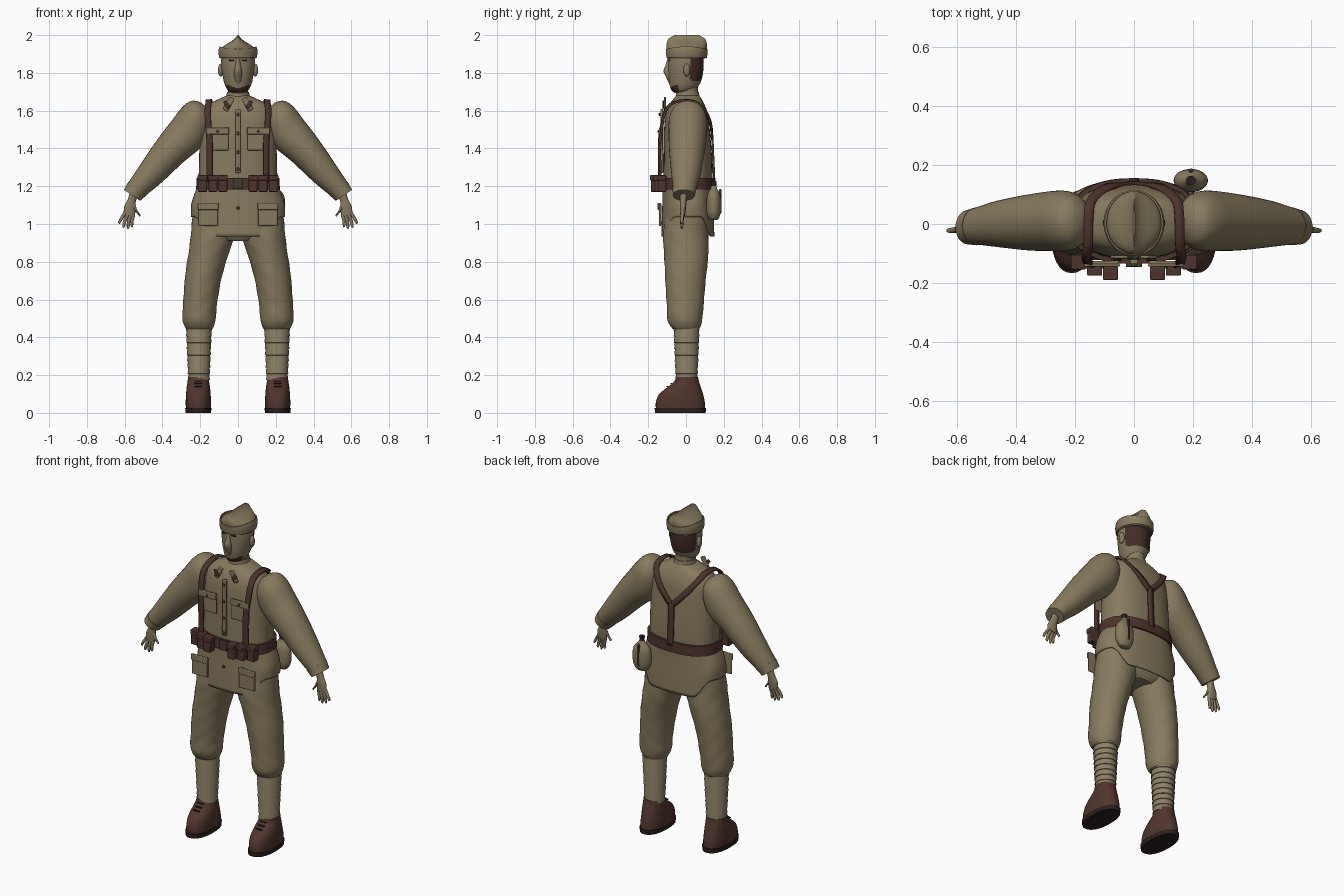
import bpy, bmesh, math
from mathutils import Vector


def mat(name, r, g, b):
    m = bpy.data.materials.new(name)
    m.diffuse_color = (r, g, b, 1)
    return m


KHAKI = mat("khaki cloth", .245, .195, .11)
WRAP = mat("puttee cloth", .27, .22, .13)
SKIN = mat("tan skin", .25, .20, .12)
LEATHER = mat("brown leather", .078, .034, .026)
BOOT = mat("boot brown", .085, .036, .027)
SOLE = mat("dark sole", .025, .014, .013)
HAIR = mat("dark hair", .06, .025, .02)
METAL = mat("dark button", .06, .04, .03)


def finish(name, bm, m, mirror=False, bevel=0, thick=0, angle=40):
    bmesh.ops.recalc_face_normals(bm, faces=bm.faces)
    me = bpy.data.meshes.new(name)
    bm.to_mesh(me)
    bm.free()
    ob = bpy.data.objects.new(name, me)
    bpy.context.collection.objects.link(ob)
    me.materials.append(m)
    bpy.ops.object.select_all(action='DESELECT')
    ob.select_set(True)
    bpy.context.view_layer.objects.active = ob
    bpy.ops.object.shade_smooth_by_angle(angle=math.radians(angle))
    if thick:
        s = ob.modifiers.new("thickness", 'SOLIDIFY')
        s.thickness, s.offset = thick, 0
    if bevel:
        b = ob.modifiers.new("bevel", 'BEVEL')
        b.width, b.segments = bevel, 2
    if mirror:
        ob.modifiers.new("mirror", 'MIRROR')
    return ob


def smooth_rows(rows, k):
    out = []
    for i in range(len(rows) - 1):
        p0, p1, p2, p3 = (rows[max(0, min(len(rows) - 1, j))] for j in range(i - 1, i + 3))
        for s in range(k):
            t = s / k
            out.append([.5 * (2 * b + (c - a) * t + (2 * a - 5 * b + 4 * c - d) * t * t
                              + (3 * b - a - 3 * c + d) * t ** 3)
                        for a, b, c, d in zip(p0, p1, p2, p3)])
    return out + [list(rows[-1])]


# rows are (x, y, z, radius in xz, radius in y, tilt about y)
def loft(name, rows, m, n=32, k=4, e=2, caps=True, shape=None, **kw):
    bm = bmesh.new()
    rings = []
    for x, y, z, ra, rb, t in smooth_rows(rows, k):
        ring = []
        for i in range(n):
            a = 2 * math.pi * i / n
            c, s = math.cos(a), math.sin(a)
            u = math.copysign(abs(c) ** (2 / e), c) * max(ra, .001)
            v = math.copysign(abs(s) ** (2 / e), s) * max(rb, .001)
            p = Vector((x + u * math.cos(t), y + v, z + u * math.sin(t)))
            ring.append(bm.verts.new(shape(p, a, Vector((x, y, z))) if shape else p))
        rings.append(ring)
    for r, q in zip(rings, rings[1:]):
        for i in range(n):
            bm.faces.new((r[i], r[(i + 1) % n], q[(i + 1) % n], q[i]))
    if caps:
        bm.faces.new(rings[0])
        bm.faces.new(rings[-1])
    return finish(name, bm, m, **kw)


def column(name, secs, m, **kw):  # secs: (z, x, y, rx, ry)
    return loft(name, [(x, y, z, rx, ry, 0) for z, x, y, rx, ry in secs], m, **kw)


def box(name, c, size, m, rot=0, bevel=.004, **kw):
    bm = bmesh.new()
    bmesh.ops.create_cube(bm, size=1)
    for v in bm.verts:
        x, y, z = (a * b for a, b in zip(v.co, size))
        v.co = Vector((x * math.cos(rot) - z * math.sin(rot), y,
                       x * math.sin(rot) + z * math.cos(rot))) + Vector(c)
    return finish(name, bm, m, bevel=bevel, **kw)


def ball(name, c, size, m, **kw):
    bm = bmesh.new()
    bmesh.ops.create_uvsphere(bm, u_segments=20, v_segments=12, radius=1)
    for v in bm.verts:
        v.co = Vector(a * b for a, b in zip(v.co, size)) + Vector(c)
    return finish(name, bm, m, **kw)


def ribbon(name, pts, w, m, **kw):
    pts = [Vector(p) for p in smooth_rows(pts, 4)]
    bm = bmesh.new()
    prev = None
    for i, p in enumerate(pts):
        t = pts[min(i + 1, len(pts) - 1)] - pts[max(i - 1, 0)]
        nrm = Vector((p.x * .2, p.y - .01, max(0, p.z - 1.5) * 2))
        side = t.cross(nrm).normalized() * w / 2
        cur = bm.verts.new(p - side), bm.verts.new(p + side)
        if prev:
            bm.faces.new((prev[0], prev[1], cur[1], cur[0]))
        prev = cur
    return finish(name, bm, m, thick=.012, **kw)


# boots, soles and laces
column("sole", [(0, .21, -.03, .067, .134), (.026, .21, -.03, .07, .136)], SOLE, k=1, e=2.3, mirror=True)
column("boot", [(.026, .21, -.03, .066, .13), (.06, .21, -.03, .067, .129), (.1, .21, -.026, .065, .116),
                (.135, .21, -.01, .062, .089), (.165, .21, .003, .057, .066), (.19, .21, .005, .055, .059)],
       BOOT, e=2.2, mirror=True)
for i in range(3):
    box("lace", (.21, -.098 + i * .02, .14 + i * .015), (.04, .008, .005), SOLE, bevel=0, mirror=True)

# wrapped puttees
wraps = []
for i in range(9):
    for f, d in ((0, .003), (.97, -.001)):
        t = (i + f) / 9
        wraps.append((.175 + .295 * t, .207, .003, .055 + .013 * t + d, .056 + .012 * t + d))
column("puttee", wraps, WRAP, k=1, mirror=True, angle=25)


# trousers
def folds(p, a, c):
    f = 1 + .018 * math.sin(2 * a + p.z * 42) * math.sin(a * 3 + p.z * 17)
    return Vector((c.x + (p.x - c.x) * f, c.y + (p.y - c.y) * f, p.z))


column("trouser_leg", [(.445, .205, 0, .07, .07), (.465, .205, -.003, .08, .083), (.5, .205, -.006, .088, .093),
                       (.58, .201, -.005, .09, .098), (.7, .186, -.002, .096, .107), (.85, .155, 0, .107, .118),
                       (.95, .132, 0, .117, .12), (1.06, .12, .005, .118, .115)],
       KHAKI, n=40, k=6, shape=folds, mirror=True)
column("trouser_seat", [(.91, 0, .003, .10, .09), (.95, 0, .003, .2, .112), (1.03, 0, .005, .242, .118),
                        (1.12, 0, .008, .222, .118)], KHAKI, e=2.4)


# tunic with a skirt that rises at the sides
def hem(p, a, c):
    k = max(0, min(1, (abs(p.x) - .14) / .09))
    p.z = 1.2 - (1.2 - p.z) * (1 - .39 * k * k * (3 - 2 * k))
    return p


column("tunic_skirt", [(.935, 0, .01, .245, .136), (1.03, 0, .01, .245, .134), (1.12, 0, .01, .23, .131),
                       (1.2, 0, .01, .21, .13)],
       KHAKI, n=64, e=2.4, caps=False, shape=hem, thick=.008)
column("tunic_body", [(1.12, 0, .01, .22, .125), (1.2, 0, .01, .21, .13), (1.35, 0, .01, .206, .128),
                      (1.5, 0, .005, .2, .121), (1.58, 0, .005, .19, .112), (1.63, 0, .005, .162, .094),
                      (1.66, 0, .008, .105, .076), (1.68, 0, .01, .06, .06)], KHAKI, n=40, e=2.4)
column("collar", [(1.65, 0, .01, .068, .068), (1.7, 0, .008, .058, .06)], KHAKI, k=1)
box("collar_flap", (.05, -.112, 1.635), (.03, .01, .075), KHAKI, rot=.5, mirror=True)
box("collar_tab", (.06, -.121, 1.632), (.02, .008, .045), LEATHER, rot=-.55, mirror=True)
box("button_placket", (0, -.128, 1.44), (.026, .016, .34), KHAKI)
for z in (1.58, 1.48, 1.38, 1.29, 1.085):
    ball("tunic_button", (0, -.139, z), (.009, .006, .009), METAL)
for label, x, z, w, y in (("chest", .108, 1.45, .115, -.131), ("hip", .158, 1.05, .105, -.137)):
    box(label + "_pocket", (x, y, z), (w, .012, .12), KHAKI, mirror=True)
    box(label + "_pocket_flap", (x, y - .008, z + .043), (w + .006, .01, .036), KHAKI, mirror=True)
ball("pocket_button", (.108, -.146, 1.49), (.007, .005, .007), METAL, mirror=True)

# sleeves and cuffs
T = .69
loft("sleeve", [(.18, .01, 1.63, .02, .025, T), (.187, .01, 1.623, .045, .05, T), (.2, .01, 1.603, .072, .08, T),
                (.225, .01, 1.555, .095, .1, T), (.27, .01, 1.48, .105, .102, T), (.36, .005, 1.385, .091, .094, T),
                (.46, 0, 1.268, .074, .078, T), (.54, -.008, 1.18, .056, .06, T), (.555, -.01, 1.162, .052, .056, T)],
     KHAKI, mirror=True)
loft("cuff", [(.532, -.008, 1.188, .06, .064, .6), (.561, -.011, 1.152, .052, .058, .6)], KHAKI, k=1, mirror=True)

# hands
loft("palm", [(.548, -.012, 1.17, .024, .02, .5), (.562, -.014, 1.125, .022, .017, .35),
              (.572, -.016, 1.085, .031, .016, .25), (.576, -.018, 1.045, .03, .012, .2)], SKIN, n=20, mirror=True)
for bx, bz, tx, tz in ((.553, 1.05, .562, .983), (.568, 1.05, .582, .974), (.583, 1.055, .606, .98),
                       (.597, 1.06, .628, 1.0), (.552, 1.105, .522, 1.04)):
    mx, mz = (bx + tx) / 2 + .004, (bz + tz) / 2
    loft("finger", [(bx, -.017, bz, .0095, .01, .2), (mx, -.022, mz, .009, .009, .2),
                    (tx, -.022, tz + .008, .007, .007, .2), (tx, -.022, tz, .002, .002, .2)],
         SKIN, n=10, k=3, mirror=True)

# head, with hair and chin painted by position
column("neck", [(1.64, 0, .01, .053, .053), (1.76, 0, .01, .052, .055)], SKIN, k=1)
head = column("head", [(1.69, 0, -.02, .02, .022), (1.697, 0, -.02, .04, .045), (1.715, 0, -.014, .06, .067),
                       (1.75, 0, -.006, .074, .083), (1.8, 0, -.002, .084, .092), (1.86, 0, 0, .089, .094),
                       (1.92, 0, 0, .085, .09)], SKIN, n=48, k=6)
head.data.materials.append(HAIR)
for f in head.data.polygons:
    x, y, z = f.center
    f.material_index = int((y > .024 and 1.755 < z < 1.9) or (y < -.04 and 1.7 < z < 1.717 + abs(x) * .35))
column("nose", [(1.735, 0, -.078, .01, .008), (1.78, 0, -.09, .02, .017), (1.812, 0, -.094, .02, .025),
                (1.85, 0, -.091, .013, .014), (1.9, 0, -.086, .008, .008)], SKIN, n=16)
ball("ear", (.092, .004, 1.815), (.014, .018, .034), SKIN, mirror=True)
box("eyebrow", (.033, -.088, 1.868), (.03, .009, .008), HAIR, bevel=.002, mirror=True)

# folded side cap with turn-up
column("cap", [(1.875, 0, .003, .092, .1), (1.905, 0, .004, .095, .104), (1.93, 0, .004, .088, .107),
               (1.95, 0, .004, .064, .107), (1.967, 0, .004, .036, .103), (1.983, 0, .004, .016, .094),
               (2.0, 0, .004, .003, .065)], KHAKI, n=48)


def turnup(p, a, c):
    if p.z > 1.9:
        p.z += .014 * math.cos(a) ** 2
    return p


column("cap_turnup", [(1.88, 0, .004, .096, .104), (1.905, 0, .004, .1, .107), (1.925, 0, .004, .095, .108)],
       KHAKI, n=48, caps=False, shape=turnup, thick=.006)

# belt, buckle and pouches
column("belt", [(1.182, 0, .01, .222, .145), (1.244, 0, .01, .219, .144)], LEATHER, n=48, k=1, e=2.4)
box("buckle", (0, -.139, 1.213), (.055, .014, .055), METAL)
for x, y in ((.188, -.127), (.133, -.148), (.08, -.163)):
    box("pouch", (x, y, 1.213), (.047, .045, .085), LEATHER, mirror=True)
    box("pouch_flap", (x, y - .003, 1.245), (.051, .047, .03), LEATHER, mirror=True)

# shoulder straps joining in a Y at the back
ribbon("shoulder_strap", [(.15, -.138, 1.22), (.15, -.14, 1.42), (.157, -.128, 1.52), (.16, -.108, 1.6),
                          (.155, -.06, 1.645), (.153, .03, 1.652), (.14, .085, 1.62), (.08, .128, 1.54),
                          (0, .138, 1.455)], .032, LEATHER, mirror=True)
ribbon("back_strap", [(0, .139, 1.47), (0, .144, 1.35), (0, .15, 1.22)], .034, LEATHER)

# canteen on the left hip
column("canteen", [(1.02, .192, .147, .015, .012), (1.026, .192, .147, .036, .024), (1.06, .192, .147, .054, .037),
                   (1.11, .192, .147, .058, .039), (1.155, .192, .147, .05, .034), (1.185, .192, .147, .024, .019),
                   (1.2, .192, .147, .015, .014)], KHAKI)
column("canteen_stopper", [(1.195, .192, .147, .014, .014), (1.225, .192, .147, .016, .016)], SOLE, n=16, k=1)
box("canteen_strap", (.192, .181, 1.12), (.014, .012, .13), LEATHER)
